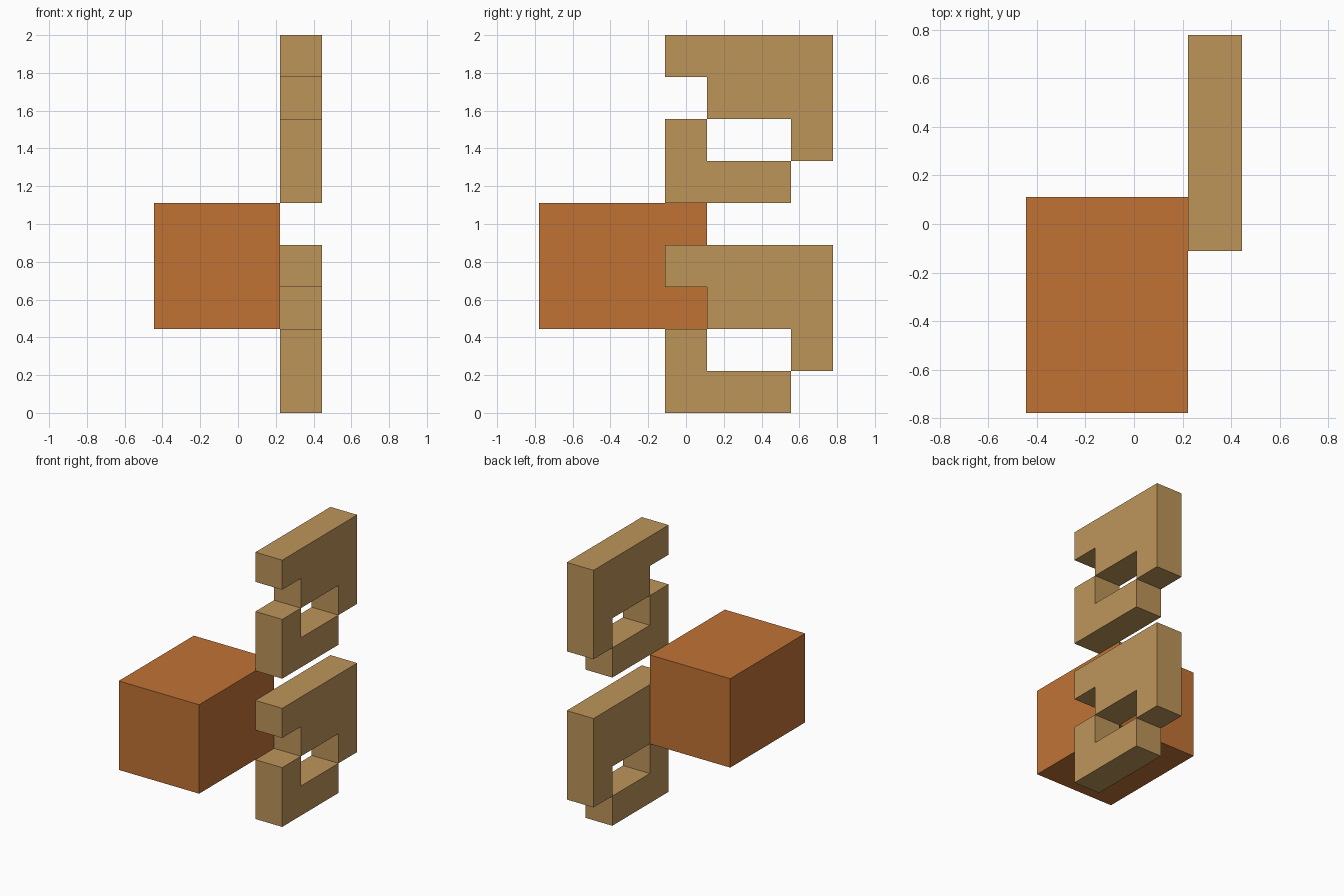
import bpy
import bmesh

if "Cube" in bpy.data.objects:
    bpy.data.objects.remove(bpy.data.objects["Cube"], do_unlink=True)

U = 2 / 9                 # grid module of the whole model
Y0 = -U / 2               # front edge of the hooked plates
X0, X1 = U, 2 * U         # plate thickness range


def make_material(name, rgb):
    mat = bpy.data.materials.new(name)
    mat.use_nodes = True
    color = (*rgb, 1.0)
    mat.diffuse_color = color
    mat.node_tree.nodes["Principled BSDF"].inputs["Base Color"].default_value = color
    return mat


def extrude_profile(name, profile, x0, x1, mat):
    """Extrude a (y, z) outline along x into a solid."""
    bm = bmesh.new()
    face = bm.faces.new([bm.verts.new((x0, y, z)) for y, z in profile])
    result = bmesh.ops.extrude_face_region(bm, geom=[face])
    verts = [v for v in result["geom"] if isinstance(v, bmesh.types.BMVert)]
    bmesh.ops.translate(bm, verts=verts, vec=(x1 - x0, 0, 0))
    bmesh.ops.recalc_face_normals(bm, faces=bm.faces)
    mesh = bpy.data.meshes.new(name)
    bm.to_mesh(mesh)
    bm.free()
    mesh.materials.append(mat)
    obj = bpy.data.objects.new(name, mesh)
    bpy.context.collection.objects.link(obj)
    return obj


orange = make_material("burnt orange", (0.527, 0.171, 0.036))
tan = make_material("tan", (0.515, 0.301, 0.102))

# Large block
block = [(-3.5, 2), (0.5, 2), (0.5, 5), (-3.5, 5)]
extrude_profile("main_block", [(y * U, z * U) for y, z in block], -2 * U, U, orange)

# Two stacked pairs of interlocking plates, outlines in grid modules
foot = [(0, 0), (3, 0), (3, 1), (1, 1), (1, 2), (0, 2)]
hook = [(0, 3), (1, 3), (1, 2), (3, 2), (3, 1), (4, 1), (4, 4), (0, 4)]
for level, base in (("lower", 0), ("upper", 5)):
    for part, outline in (("foot_plate", foot), ("hook_plate", hook)):
        points = [(Y0 + y * U, (base + z) * U) for y, z in outline]
        extrude_profile(f"{level}_{part}", points, X0, X1, tan)
